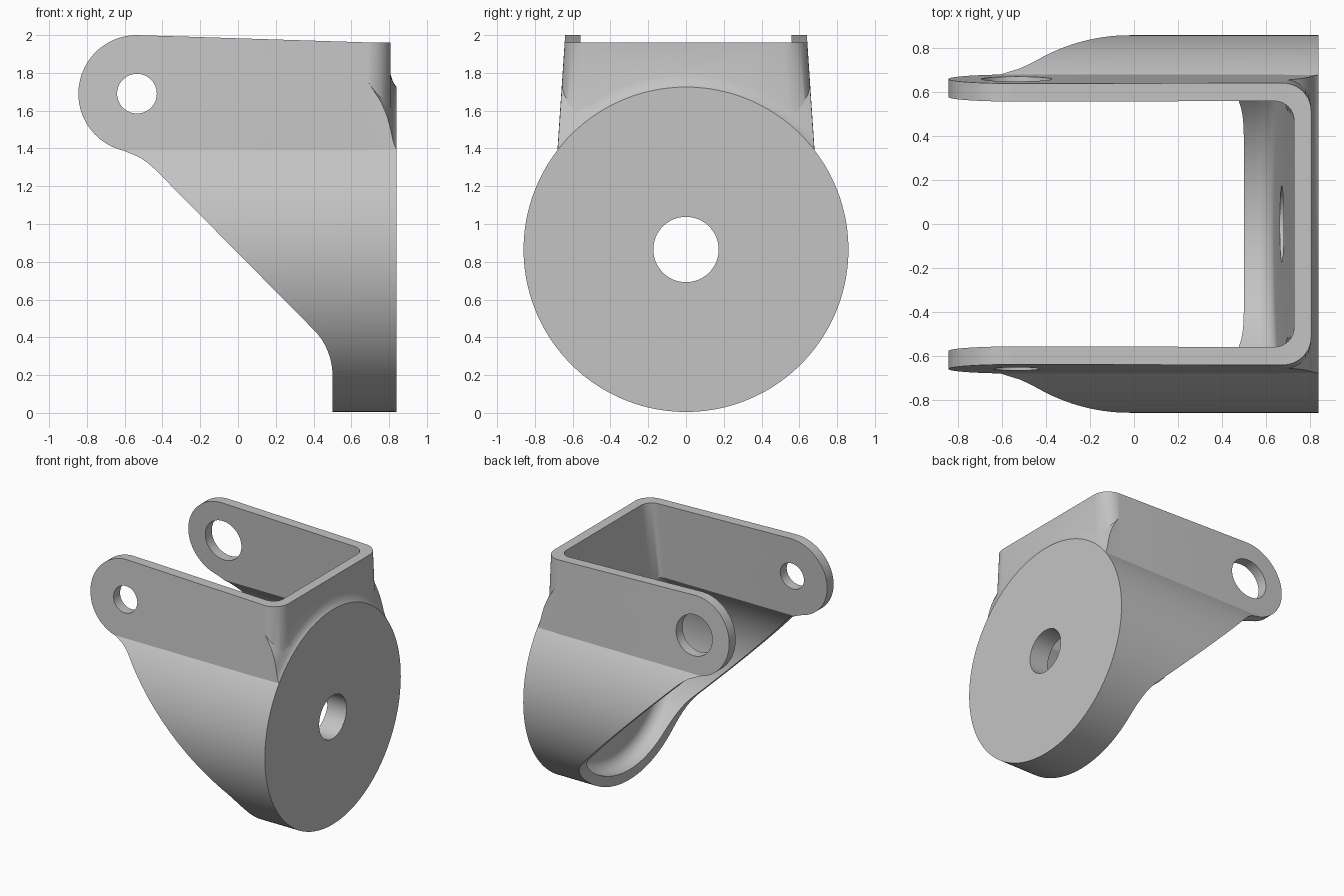
import bpy, bmesh, math
from math import sin, cos, pi

cube = bpy.data.objects.get("Cube")
if cube:
    bpy.data.objects.remove(cube, do_unlink=True)

R, CZ, BACK = 0.86, 0.865, 0.84      # drum radius, drum axis height, plate face
TILT = 0.067                         # inward lean of the side walls


def wall(z):
    """Outer half width of the leaning side walls at height z."""
    return 0.68 - TILT * (z - 1.4)


def loft(name, rings):
    """Closed solid through rings with equal point counts."""
    bm = bmesh.new()
    loops = [[bm.verts.new(p) for p in ring] for ring in rings]
    n = len(loops[0])
    for a, b in zip(loops, loops[1:]):
        for i in range(n):
            j = (i + 1) % n
            bm.faces.new((a[i], a[j], b[j], b[i]))
    bm.faces.new(loops[0])
    bm.faces.new(loops[-1])
    bmesh.ops.recalc_face_normals(bm, faces=bm.faces)
    mesh = bpy.data.meshes.new(name)
    bm.to_mesh(mesh)
    bm.free()
    ob = bpy.data.objects.new(name, mesh)
    bpy.context.collection.objects.link(ob)
    return ob


def combine(target, tool, operation):
    """Apply a boolean and discard the helper."""
    bpy.context.view_layer.objects.active = target
    mod = target.modifiers.new("cut", 'BOOLEAN')
    mod.operation, mod.solver, mod.object = operation, 'EXACT', tool
    bpy.ops.object.modifier_apply(modifier=mod.name)
    bpy.data.objects.remove(tool, do_unlink=True)


def arc(cx, cy, r, a0, a1, n):
    return [(cx + r * cos(a0 + (a1 - a0) * i / n),
             cy + r * sin(a0 + (a1 - a0) * i / n)) for i in range(n + 1)]


def revolve_x(name, profile, n=128):
    """Solid of (x, radius) pairs around the drum axis."""
    return loft(name, [[(x, r * cos(2 * pi * i / n), CZ + r * sin(2 * pi * i / n))
                        for i in range(n)] for x, r in profile])


def arm_pin(name, r, y0, y1, n=64):
    ring = arc(-0.535, 1.69, r, 0, 2 * pi * (n - 1) / n, n - 1)
    return loft(name, [[(x, y, z) for x, z in ring] for y in (y0, y1)])


# Lower drum, cut flat where the walls begin
a0 = math.asin((1.4 - CZ) / R)
drum = arc(0, CZ, R, a0, -pi - a0, 112)
bracket = loft("wheel_fork_bracket", [[(x, y, z) for y, z in drum] for x in (-1.2, BACK)])

# Upper U-shaped body with rounded back corners and leaning sides
rings = []
for z in (1.0, 2.2):
    half = [(-1.2, wall(z))] + [(x, y) for x, y in
            reversed(arc(0.808 - 0.13, wall(z) - 0.13, 0.13, 0, pi / 2, 10))]
    rings.append([(x, y, z) for x, y in half] + [(x, -y, z) for x, y in reversed(half)])
combine(bracket, loft("upper_body", rings), 'UNION')

# Back plate edge flaring into the upper body
flare = revolve_x("plate_flare", [(0.6, 1.2), (0.7, 1.09), (0.76, 1.02), (0.79, 0.97),
                                  (0.808, 0.925), (0.82, 0.89), (0.83, 0.872), (BACK, R)])
limit = loft("flare_limit", [[(x, s * (wall(z) - 0.001), z) for x, s in
             ((0.62, 1), (0.9, 1), (0.9, -1), (0.62, -1))] for z in (1.3, 2.1)])
combine(flare, limit, 'INTERSECT')
combine(bracket, flare, 'UNION')

# Side outline: round arm ends, sloping underside, lower lip
outline = [(0.95, -0.1), (0.95, 1.96), (0.73, 1.96)]
outline += arc(-0.535, 1.69, 0.31, pi / 2, 1.43 * pi, 40)
outline += [(-0.565, 1.372), (-0.52, 1.352), (-0.48, 1.325), (-0.44, 1.29)]
outline += arc(0.16, 0.2, 0.34, pi / 4, 0, 10) + [(0.5, -0.1)]
side = loft("side_outline", [[(x, y, z) for x, z in outline] for y in (-1, 1)])
combine(bracket, side, 'INTERSECT')


# Hollow interior with a rounded inner corner and slightly sloped end wall
def cavity_ring(inset, shift, flat=None):
    r, width = 0.78 - inset, 0.60 - inset
    a = math.acos(width / r)
    pts = arc(0, CZ, r, a, -pi - a, 96)
    pts = [(width - 0.049, 2.1)] + pts + [(0.049 - width, 2.1)]
    return [(flat if flat is not None else 0.635 + 0.052 * (z - 0.14) + shift, y, z)
            for y, z in pts]


fillet = 0.09
rings = [cavity_ring(0, 0, -1.2)]
for i in range(9):
    t = pi / 2 * i / 8
    rings.append(cavity_ring(fillet * (1 - cos(t)), fillet * (sin(t) - 1)))
combine(bracket, loft("cavity", rings), 'DIFFERENCE')

# Axle hole in the plate, small and large holes in the arms
combine(bracket, revolve_x("plate_hole", [(0.45, 0.173), (0.95, 0.173)], 64), 'DIFFERENCE')
combine(bracket, arm_pin("small_hole", 0.105, -0.9, -0.3), 'DIFFERENCE')
combine(bracket, arm_pin("large_hole", 0.16, 0.3, 0.9), 'DIFFERENCE')

# Plain grey finish
grey = bpy.data.materials.new("plain_grey")
grey.use_nodes = True
color = (0.55, 0.55, 0.55, 1)
grey.diffuse_color = color
grey.node_tree.nodes["Principled BSDF"].inputs["Base Color"].default_value = color
bracket.data.materials.clear()
bracket.data.materials.append(grey)
for p in bracket.data.polygons:
    p.material_index = 0

bpy.ops.object.select_all(action='DESELECT')
bracket.select_set(True)
bpy.context.view_layer.objects.active = bracket
bpy.ops.object.shade_smooth_by_angle(angle=math.radians(30))
